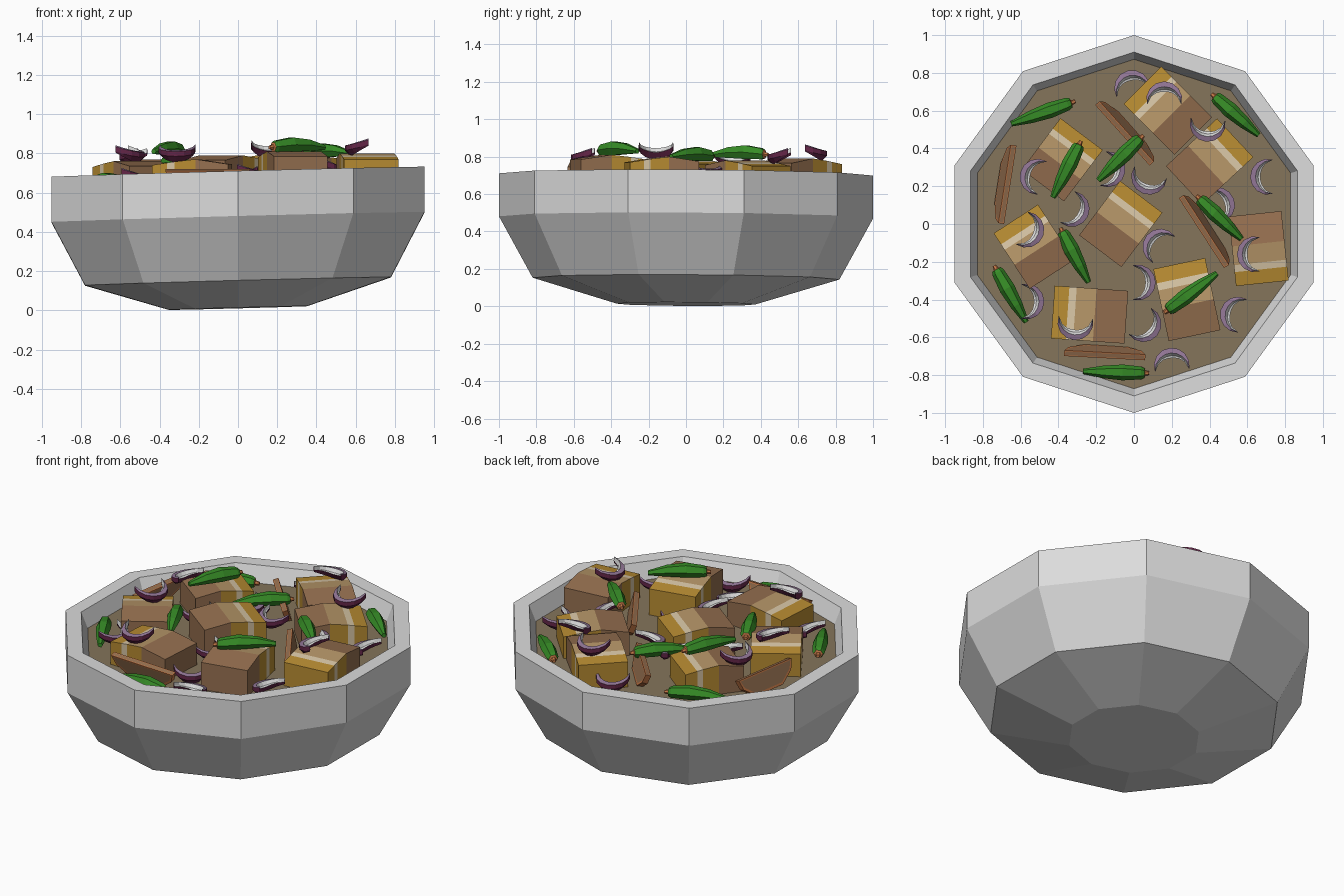
import bpy, bmesh, math
from mathutils import Vector, Matrix

cube = bpy.data.objects.get("Cube")
if cube:
    bpy.data.objects.remove(cube)


def material(name, rgb):
    lin = [((c / 255 + 0.055) / 1.055) ** 2.4 for c in rgb] + [1]
    m = bpy.data.materials.new(name)
    m.use_nodes = True
    m.diffuse_color = lin
    m.node_tree.nodes["Principled BSDF"].inputs["Base Color"].default_value = lin
    return m


WHITE = material("off white", (220, 220, 220))
BROTH = material("broth brown", (132, 116, 90))
BROWN = material("meat brown", (150, 112, 80))
TAN = material("tan", (182, 150, 104))
GOLD = material("golden skin", (184, 140, 50))
CREAM = material("cream", (216, 198, 166))
PURPLE = material("dark purple", (100, 38, 72))
LILAC = material("lilac", (146, 118, 150))
GREEN = material("pod green", (54, 140, 38))
ORANGE = material("carrot orange", (200, 122, 72))


def finish(name, bm, mats, matrix=Matrix()):
    bmesh.ops.recalc_face_normals(bm, faces=bm.faces)
    mesh = bpy.data.meshes.new(name)
    bm.to_mesh(mesh)
    bm.free()
    for m in mats:
        mesh.materials.append(m)
    ob = bpy.data.objects.new(name, mesh)
    ob.matrix_world = matrix
    bpy.context.collection.objects.link(ob)
    return ob


def loft(rings, colour):
    """Skin closed rings, cap both ends; colour(segment, side) gives the slot."""
    bm = bmesh.new()
    vs = [[bm.verts.new(p) for p in ring] for ring in rings]
    n = len(vs[0])
    for i in range(len(vs) - 1):
        for j in range(n):
            k = (j + 1) % n
            f = bm.faces.new((vs[i][j], vs[i][k], vs[i + 1][k], vs[i + 1][j]))
            f.material_index = colour(i, j)
    bm.faces.new(vs[0]).material_index = colour(0, 0)
    bm.faces.new(vs[-1]).material_index = colour(len(vs) - 2, 0)
    return bm


def circle(r, z, n=10):
    # Rings lean slightly to one side
    pts = [(r * math.sin(math.tau * i / n), r * math.cos(math.tau * i / n)) for i in range(n)]
    return [(x, y, z + 0.027 * x - 0.006 * y) for x, y in pts]


def place(x, y, z, angle):
    return Matrix.Translation((x, y, z)) @ Matrix.Rotation(math.radians(angle), 4, "Z")


# Bowl and broth
profile = [(0.37, 0.012), (0.82, 0.148), (1, 0.475), (1, 0.705), (0.91, 0.705), (0.86, 0.58)]
finish("bowl", loft([circle(r, z) for r, z in profile], lambda i, j: 0), [WHITE])
bm = bmesh.new()
bm.faces.new([bm.verts.new(p) for p in circle(0.872, 0.61)])
finish("broth", bm, [BROTH])


# Meat blocks: brown half, golden half with a cream band
def meat_block(x, y, top, angle, length, width=0.28):
    rings = []
    for s, drop in ((-0.5, 0.025), (-0.07, 0), (0.2, 0.012), (0.3, 0.018), (0.5, 0.03)):
        u, w, z = s * length, width / 2, top - drop
        rings.append([(u, -w, 0.5), (u, w, 0.5), (u, w, z), (u, -w, z)])

    def colour(i, side):
        if i == 1:
            return 1 if side == 2 else 2
        return (0, 0, 3, 2)[i]
    finish("meat_block", loft(rings, colour), [BROWN, TAN, GOLD, CREAM], place(x, y, 0, angle))


for block in ((0.18, 0.6, 0.79, 135, 0.38), (0.4, 0.33, 0.78, 43, 0.37), (-0.38, 0.34, 0.77, 53, 0.34),
              (-0.07, 0, 0.79, 53, 0.36), (-0.53, -0.12, 0.76, 123, 0.35), (-0.235, -0.48, 0.77, 176, 0.39),
              (0.28, -0.4, 0.81, 102, 0.39), (0.66, -0.13, 0.8, -84, 0.37)):
    meat_block(*block)


# Onion wedges: tapering crescents, purple outside and white inside
def onion_wedge(x, y, z, angle):
    rings = []
    for i in range(9):
        t = i / 4 - 1
        a = t * math.radians(105)
        k = max(0.06, 1 - t * t)
        base = 0.03 * t * t
        section = ((0.095, 0.005), (0.095, 0.03), (0.095 - 0.028 * k, 0.036),
                   (0.095 - 0.042 * k, 0.016), (0.095 - 0.055 * k, 0.012), (0.095 - 0.03 * k, -0.025 * k))
        rings.append([(r * math.cos(a), r * math.sin(a), base + h) for r, h in section])
    bm = loft(rings, lambda i, j: (0, 1, 2, 2, 0, 0)[j])
    finish("onion_wedge", bm, [PURPLE, LILAC, WHITE], place(x, y, z, angle))


for wedge in ((-0.01, 0.72, 0.65, 105), (0.16, 0.66, 0.8, 90), (0.39, 0.53, 0.78, -95), (0.71, 0.25, 0.65, 180),
              (0.08, 0.25, 0.68, -110), (-0.51, 0.25, 0.76, 165), (-0.33, 0.08, 0.66, -25),
              (-0.57, -0.03, 0.775, -20), (0.14, -0.12, 0.67, 140), (0.44, 0.1, 0.7, 20), (0.64, -0.16, 0.81, 180),
              (0.02, -0.31, 0.68, 0), (-0.57, -0.41, 0.66, 0), (-0.31, -0.52, 0.78, -95),
              (0.05, -0.53, 0.64, -40), (0.55, -0.48, 0.65, 165), (0.2, -0.75, 0.64, 95), (-0.14, 0.29, 0.68, -10)):
    onion_wedge(*wedge)


# Green pods: six-sided tapers with an orange stalk
def green_pod(x0, y0, x1, y1, z):
    start, end = Vector((x0, y0, z)), Vector((x1, y1, z))
    rings = []
    for s, r in ((0, 0.01), (0.06, 0.014), (0.07, 0.026), (0.12, 0.034), (0.4, 0.042), (0.7, 0.033), (1, 0.014)):
        u = s * (end - start).length
        sag = 0.015 * math.sin(math.pi * s)
        rings.append([(u, r * math.cos(math.tau * j / 6), r * math.sin(math.tau * j / 6) + sag) for j in range(6)])
    bm = loft(rings, lambda i, j: 1 if i < 2 else 0)
    angle = math.degrees(math.atan2(y1 - y0, x1 - x0))
    finish("green_pod", bm, [GREEN, ORANGE], place(x0, y0, z, angle))


for pod in ((-0.31, 0.65, -0.65, 0.53, 0.65), (0.41, 0.69, 0.66, 0.47, 0.66), (-0.28, 0.44, -0.43, 0.14, 0.81),
            (0.05, 0.47, -0.19, 0.23, 0.72), (0.33, 0.15, 0.57, -0.08, 0.8), (-0.39, -0.02, -0.24, -0.31, 0.74),
            (0.16, -0.47, 0.44, -0.26, 0.83), (-0.74, -0.22, -0.57, -0.52, 0.65), (0.08, -0.79, -0.27, -0.78, 0.64)):
    green_pod(*pod)


# Carrot slices: leaning slabs with inset brown faces
def carrot_slice(x, y, angle, length):
    bm = bmesh.new()
    h = length / 2
    outline = [(-h, 0), (h, 0), (h * 0.9, -0.06), (h * 0.5, -0.12), (-h * 0.5, -0.12), (-h * 0.9, -0.06)]
    face = bm.faces.new([bm.verts.new((u, -0.016, v)) for u, v in outline])
    out = bmesh.ops.extrude_face_region(bm, geom=[face])["geom"]
    bmesh.ops.translate(bm, vec=(0, 0.032, 0), verts=[g for g in out if isinstance(g, bmesh.types.BMVert)])
    sides = [f for f in bm.faces if len(f.verts) == 6]
    bmesh.ops.inset_individual(bm, faces=sides, thickness=0.014)
    for f in sides:
        f.material_index = 1
    # Flecks on the top edge
    top = [f for f in bm.faces if all(abs(v.co.z) < 1e-4 for v in f.verts)]
    bmesh.ops.inset_individual(bm, faces=top, thickness=0.008)
    for f in top:
        f.material_index = 1
    lean = Matrix.Rotation(math.radians(18), 4, "X")
    finish("carrot_slice", bm, [ORANGE, BROWN], place(x, y, 0.715, angle) @ lean)


for carrot in ((-0.05, 0.48, -48, 0.43), (0.37, -0.04, -57, 0.44), (-0.67, 0.21, 81, 0.42), (-0.155, -0.695, -3, 0.43)):
    carrot_slice(*carrot)
